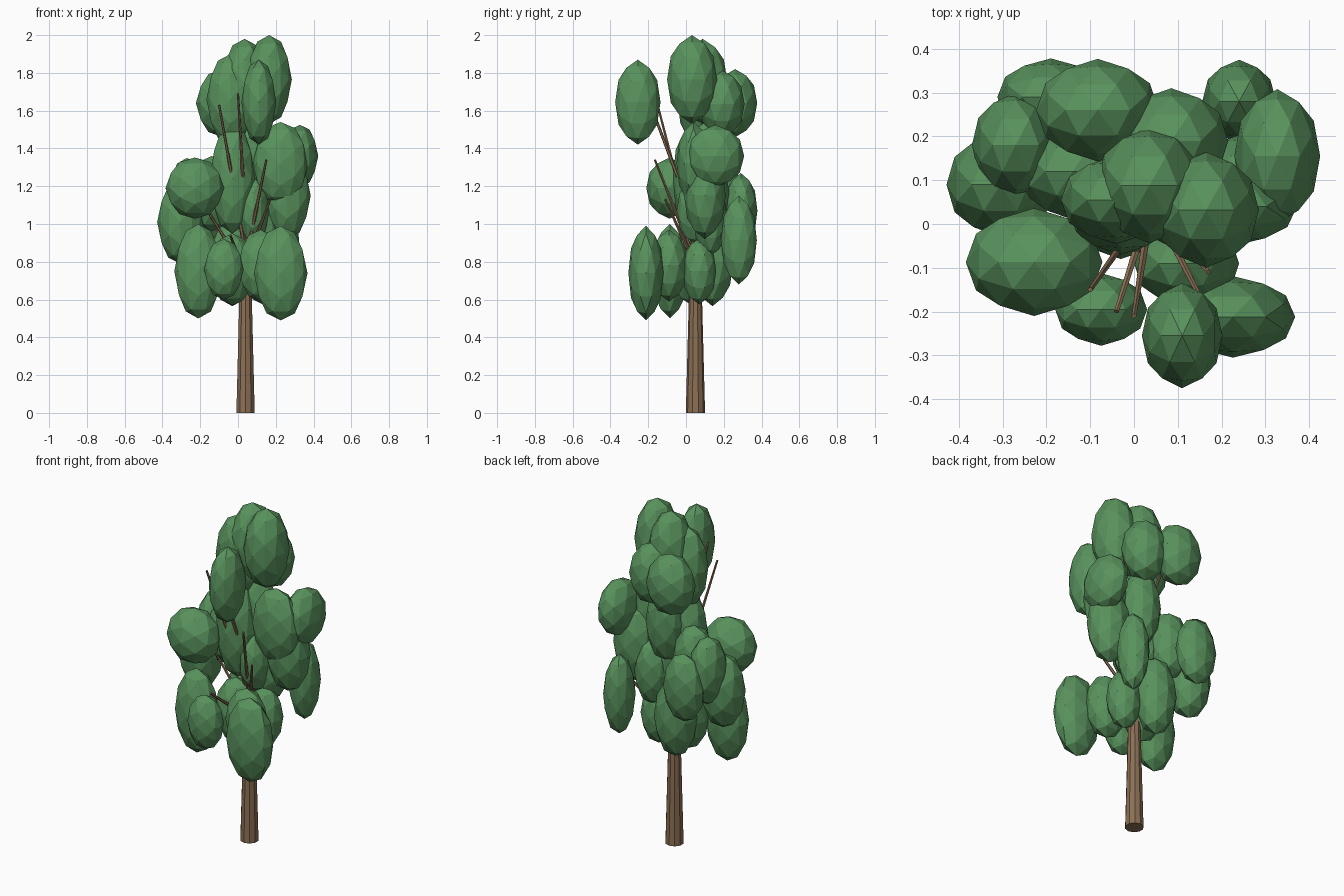
import bpy
from math import radians
from mathutils import Vector, Matrix


def material(name, colour):
    m = bpy.data.materials.new(name)
    m.diffuse_color = colour
    return m


bark = material("bark", (0.26, 0.16, 0.09, 1))
green = material("leaf_green", (0.10, 0.29, 0.11, 1))


# tapered limb between two points
def limb(name, a, b, r1, r2, sides):
    a, b = Vector(a), Vector(b)
    d = b - a
    bpy.ops.mesh.primitive_cone_add(vertices=sides, radius1=r1, radius2=r2,
                                    depth=d.length, location=(a + b) / 2)
    o = bpy.context.object
    o.rotation_euler = d.to_track_quat('Z', 'Y').to_euler()
    o.name = name
    o.data.materials.append(bark)


# stretched low-poly leaf cluster, turned so an edge lies across the top
def cluster(name, centre, radii):
    bpy.ops.mesh.primitive_ico_sphere_add(subdivisions=2, radius=1, location=centre)
    o = bpy.context.object
    o.data.transform(Matrix.Rotation(radians(-31.717), 4, 'Y'))
    o.scale = radii
    o.name = name
    o.data.materials.append(green)


# trunk
limb("trunk", (0.04, 0.05, 0), (0.04, 0.05, 1.4), 0.051, 0.014, 10)

# branches: start height on the trunk, tip
branches = [
    (0.80, (0.15, -0.165, 1.34)), (1.00, (0.00, -0.21, 1.69)),
    (0.85, (-0.10, -0.15, 1.63)), (0.78, (0.17, -0.11, 1.13)),
    (0.72, (-0.04, -0.20, 0.94)), (0.75, (-0.15, 0.02, 1.05)),
    (0.70, (0.24, 0.24, 1.03)), (0.75, (-0.20, 0.20, 1.10)),
    (0.85, (0.28, 0.13, 1.30)), (1.15, (-0.05, 0.20, 1.60)),
]
for z, tip in branches:
    limb("branch", (0.04, 0.05, z), tip, 0.012, 0.006, 6)

# foliage by tier: centre, radii
lower = [
    ((0.226, -0.212, 0.74), (0.142, 0.093, 0.25)),
    ((-0.075, -0.195, 0.76), (0.105, 0.083, 0.16)),
    ((-0.21, -0.085, 0.75), (0.127, 0.095, 0.25)),
    ((-0.03, 0.03, 0.76), (0.12, 0.11, 0.19)),
    ((0.12, -0.09, 0.78), (0.12, 0.10, 0.19)),
    ((0.13, 0.07, 0.75), (0.10, 0.09, 0.175)),
    ((-0.03, 0.14, 0.80), (0.12, 0.11, 0.235)),
    ((0.13, 0.13, 1.02), (0.10, 0.09, 0.19)),
    ((0.24, 0.28, 0.915), (0.084, 0.095, 0.235)),
]
middle = [
    ((-0.228, -0.087, 1.19), (0.156, 0.123, 0.162)),
    ((-0.305, 0.09, 1.01), (0.123, 0.12, 0.22)),
    ((-0.27, 0.18, 1.15), (0.10, 0.12, 0.20)),
    ((-0.14, 0.12, 1.16), (0.12, 0.11, 0.20)),
    ((-0.19, 0.29, 1.07), (0.122, 0.088, 0.20)),
    ((0.327, 0.155, 1.36), (0.098, 0.153, 0.165)),
    ((0.26, 0.10, 1.15), (0.125, 0.11, 0.23)),
    ((0.225, 0.04, 1.32), (0.147, 0.09, 0.22)),
    ((-0.03, 0.035, 1.24), (0.12, 0.105, 0.29)),
    ((0.08, 0.06, 1.07), (0.085, 0.11, 0.18)),
    ((0.05, 0.12, 1.33), (0.11, 0.10, 0.23)),
]
crown = [
    ((0.11, -0.255, 1.645), (0.092, 0.12, 0.225)),
    ((0.165, 0.032, 1.765), (0.12, 0.132, 0.235)),
    ((0.035, 0.088, 1.75), (0.122, 0.132, 0.23)),
    ((-0.04, 0.055, 1.66), (0.127, 0.10, 0.24)),
    ((-0.083, 0.26, 1.64), (0.14, 0.117, 0.18)),
    ((0.085, 0.19, 1.635), (0.13, 0.12, 0.18)),
]
for tier, parts in (("lower", lower), ("middle", middle), ("crown", crown)):
    for centre, radii in parts:
        cluster(tier + "_leaf_cluster", centre, radii)
